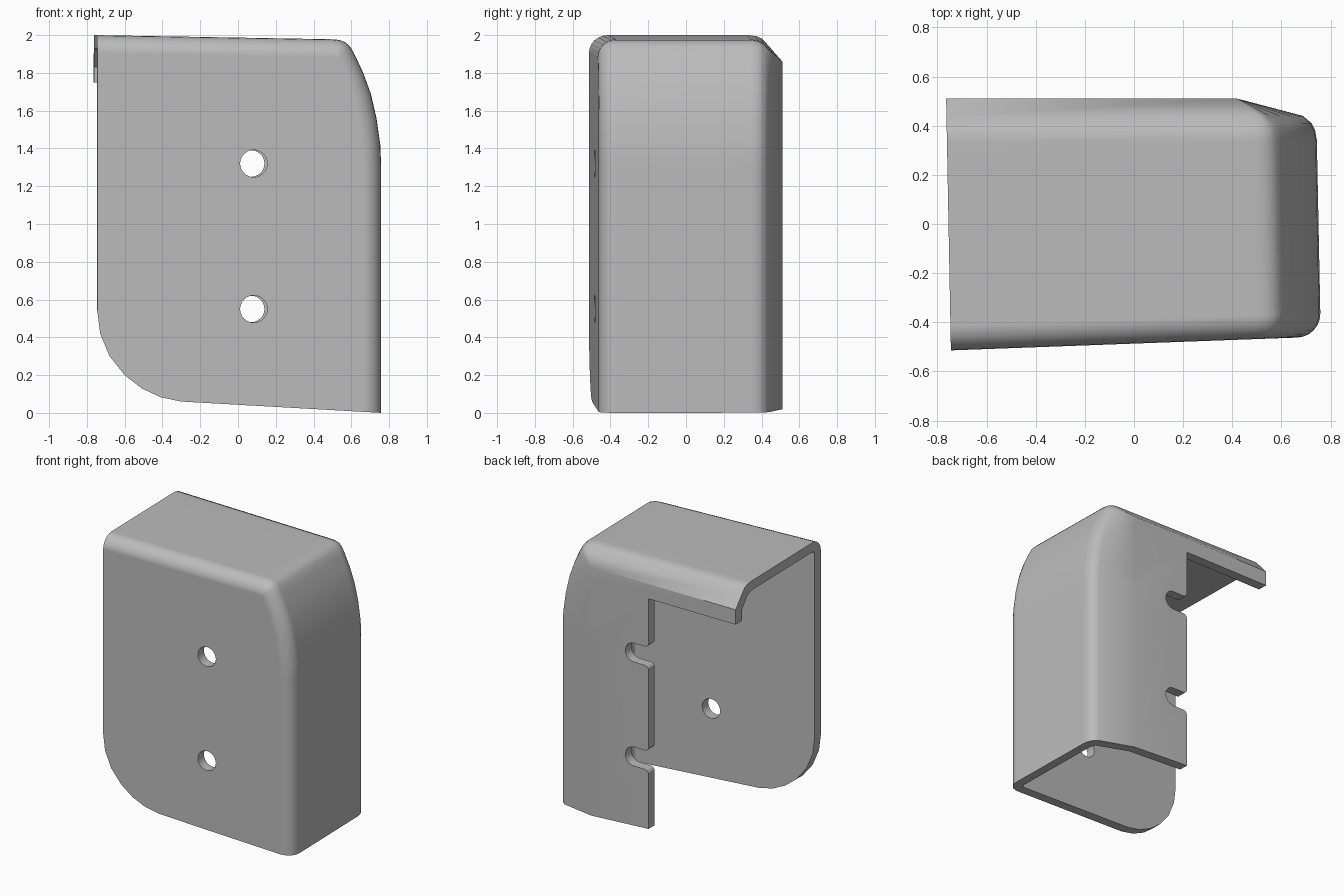
import bpy, bmesh, math
from mathutils import Vector

cube = bpy.data.objects.get("Cube")
if cube:
    bpy.data.objects.remove(cube, do_unlink=True)

WALL = 0.07
HOLE_Z = (0.55, 1.32)

# Curved upper corner, from the top edge round to the side edge
CORNER = [(0.50, 1.978), (0.54, 1.974), (0.572, 1.961), (0.597, 1.937), (0.622, 1.892),
          (0.665, 1.80), (0.705, 1.69), (0.735, 1.56), (0.755, 1.42), (0.76, 1.30)]


def make_object(name, bm):
    bmesh.ops.remove_doubles(bm, verts=bm.verts, dist=0.0005)
    bmesh.ops.recalc_face_normals(bm, faces=bm.faces)
    mesh = bpy.data.meshes.new(name)
    bm.to_mesh(mesh)
    bm.free()
    obj = bpy.data.objects.new(name, mesh)
    bpy.context.collection.objects.link(obj)
    return obj


def loft(name, left, bottom, levels, back_y, back_x, back_z):
    """Top-and-side outline, inset level by level from front to back."""
    path = [Vector(p) for p in [(left, 2.0 - 0.018 * (left + 0.75))] + CORNER + [(0.76, bottom)]]
    normals = []
    for i in range(len(path)):
        d = path[min(i + 1, len(path) - 1)] - path[max(i - 1, 0)]
        normals.append(Vector((-d.y, d.x)).normalized())
    normals[0], normals[-1] = Vector((0, 1)), Vector((1, 0))
    rings = [(y, [p - n * inset for p, n in zip(path, normals)] + [Vector((left, bottom))])
             for y, inset in levels]
    rings.append((back_y, [Vector((min(p.x, back_x), min(p.y, back_z))) for p in rings[-1][1]]))
    bm = bmesh.new()
    loops = []
    for y, ring in rings:
        loop = []
        for p in ring:
            # slight draft on the side and the front plate
            lean = 0.037 * (0.72 - p.x) * (0.51 - y) / 0.97
            loop.append(bm.verts.new((p.x - 0.02 * (y + 0.46), y - lean, p.y)))
        loops.append(loop)
    count = len(loops[0])
    for a, b in zip(loops, loops[1:]):
        for i in range(count):
            j = (i + 1) % count
            bm.faces.new((a[i], a[j], b[j], b[i]))
    bm.faces.new(loops[0])
    bm.faces.new(loops[-1][::-1])
    return make_object(name, bm)


def prism(name, outline, y0, y1):
    """Front-view outline extruded along y."""
    bm = bmesh.new()
    face = bm.faces.new([bm.verts.new((x, y0, z)) for x, z in outline])
    ext = bmesh.ops.extrude_face_region(bm, geom=[face])["geom"]
    bmesh.ops.translate(bm, vec=(0, y1 - y0, 0),
                        verts=[v for v in ext if isinstance(v, bmesh.types.BMVert)])
    return make_object(name, bm)


def arc(cx, cz, r, start, end, steps):
    angles = [math.radians(start + (end - start) * i / steps) for i in range(steps + 1)]
    return [(cx + r * math.cos(a), cz + r * math.sin(a)) for a in angles]


def cut(target, cutter):
    cutter.hide_render = True
    mod = target.modifiers.new("cut", "BOOLEAN")
    mod.operation, mod.solver, mod.object = "DIFFERENCE", "EXACT", cutter
    bpy.context.view_layer.objects.active = target
    bpy.ops.object.modifier_apply(modifier=mod.name)
    bpy.data.objects.remove(cutter, do_unlink=True)


# Outer body with rounded front edge and chamfered back edge
R = 0.095
front_round = [(-0.46 + R - R * math.cos(math.radians(a)), R - R * math.sin(math.radians(a)))
               for a in range(0, 91, 15)]
cover = loft("cover_shell", -0.745, -0.1,
             front_round + [(0.34, 0), (0.38, 0.006), (0.41, 0.02), (0.44, 0.055)],
             0.51, 0.44, 1.86)

# Hollow interior, open at the left end and the bottom
r = R - WALL
inner_round = [(-0.46 + R - r * math.cos(math.radians(a)), WALL + r - r * math.sin(math.radians(a)))
               for a in range(0, 91, 30)]
cut(cover, loft("cavity", -1.2, -0.4,
                inner_round + [(0.33, WALL), (0.37, WALL + 0.015)], 0.51 - WALL, 0.43, 1.83))

# Back opening with two rounded slots in the flange
EDGE, SLOT = -0.05, 0.07
opening = [(-1.2, -0.4), (EDGE, -0.4)]
for z in HOLE_Z:
    opening += arc(EDGE + 0.03, z - SLOT - 0.03, 0.03, 180, 90, 3)
    opening += arc(0.07, z, SLOT, -90, 90, 12)
    opening += arc(EDGE + 0.03, z + SLOT + 0.03, 0.03, 270, 180, 3)
opening += [(EDGE, 1.75), (-1.2, 1.75)]
cut(cover, prism("back_opening", opening, 0.2, 0.8))

# Sloping bottom edge and rounded lower corner of the front plate
base = [(-1.2, 0.62), (-0.76, 0.62), (-0.745, 0.54), (-0.73, 0.42), (-0.68, 0.30), (-0.60, 0.20),
        (-0.51, 0.13), (-0.41, 0.083), (-0.30, 0.06), (0.76, 0.0), (1.2, -0.025), (1.2, -0.6), (-1.2, -0.6)]
cut(cover, prism("base_trim", base, -0.9, 0.9))

# Screw holes through the front plate
for z in HOLE_Z:
    cut(cover, prism("screw_hole", arc(0.083, z, 0.072, 0, 345, 23), -0.8, -0.2))

# Finish and colour
grey = bpy.data.materials.new("plain_grey")
grey.use_nodes = True
colour = (0.5, 0.5, 0.5, 1)
grey.diffuse_color = colour
grey.node_tree.nodes["Principled BSDF"].inputs["Base Color"].default_value = colour
cover.data.materials.clear()
cover.data.materials.append(grey)
bpy.ops.object.select_all(action="DESELECT")
cover.select_set(True)
bpy.context.view_layer.objects.active = cover
bpy.ops.object.shade_smooth_by_angle(angle=math.radians(30))
weighted = cover.modifiers.new("flat_faces", "WEIGHTED_NORMAL")
weighted.keep_sharp = True
